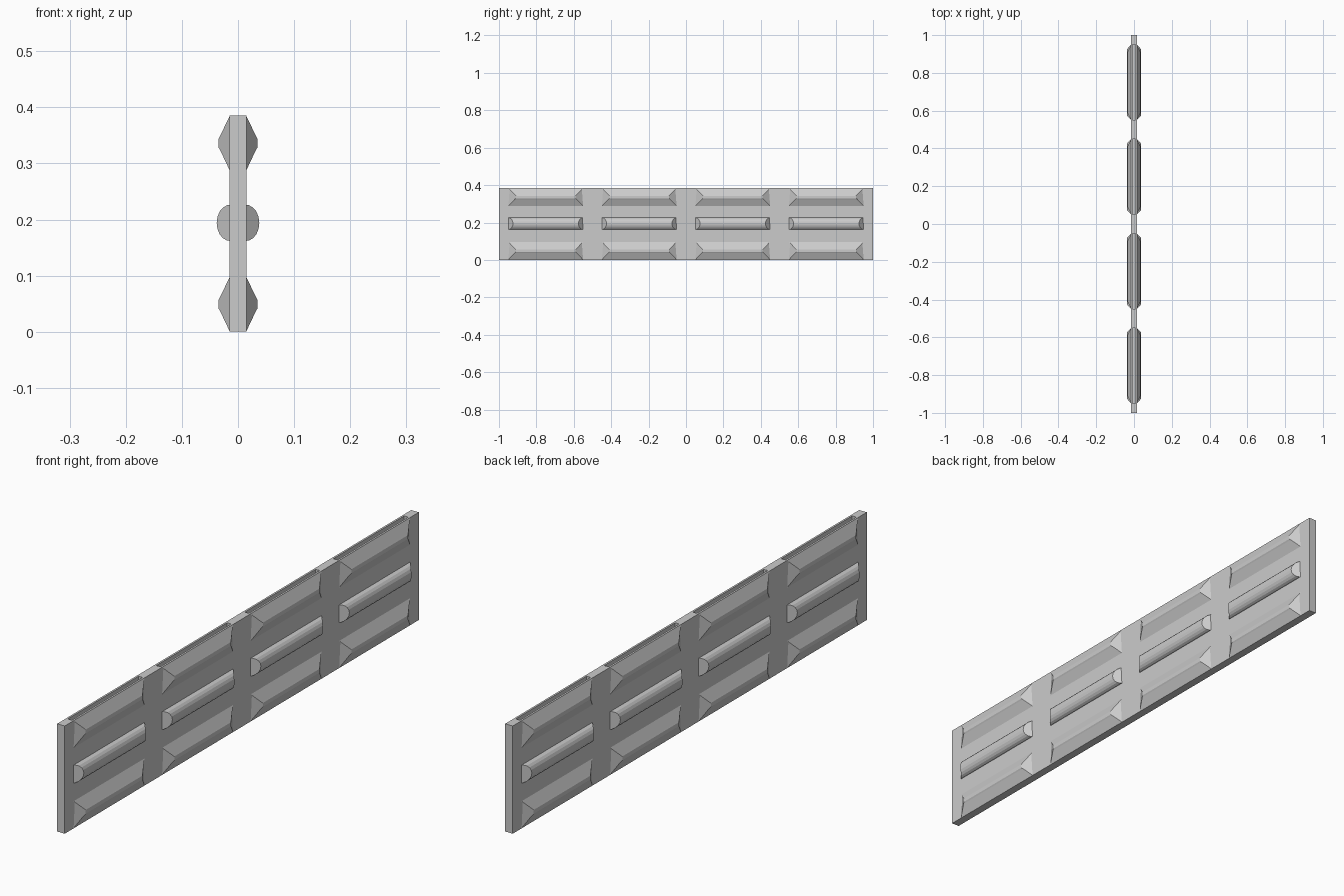
import bpy, bmesh, math

if "Cube" in bpy.data.objects:
    bpy.data.objects.remove(bpy.data.objects["Cube"])

BAYS = [-0.75, -0.25, 0.25, 0.75]
H, T = 0.385, 0.015


def make_object(name, bm):
    bmesh.ops.recalc_face_normals(bm, faces=bm.faces[:])
    me = bpy.data.meshes.new(name)
    bm.to_mesh(me)
    bm.free()
    ob = bpy.data.objects.new(name, me)
    bpy.context.collection.objects.link(ob)
    return ob


def box(bm, x, y0, y1, z0, z1):
    vs = bmesh.ops.create_cube(bm, size=1)["verts"]
    for v in vs:
        v.co = (v.co.x * 2 * x, y0 + (v.co.y + .5) * (y1 - y0), z0 + (v.co.z + .5) * (z1 - z0))


def rib(name, y, side, profile, inset):
    """Sweep an (x, z) profile along y, with ends sloping in as it rises."""
    bm = bmesh.new()
    top = max(x for x, z in profile)
    rings = []
    for s in (-1, 1):
        rings.append([bm.verts.new((side * x, y + s * (0.2 - inset * max(0, x - T) / (top - T)), z))
                      for x, z in profile])
    n = len(profile)
    for i in range(n):
        j = (i + 1) % n
        bm.faces.new((rings[0][i], rings[0][j], rings[1][j], rings[1][i]))
    bm.faces.new(rings[0])
    bm.faces.new(rings[1])
    return make_object(name, bm)


# Flat plank with four slots in its top edge
bm = bmesh.new()
box(bm, T, -1, 1, 0, H)
panel = make_object("panel", bm)
bm = bmesh.new()
for y in BAYS:
    box(bm, 0.008, y - 0.2, y + 0.2, H - 0.025, H + 0.02)
cutter = make_object("slot_cutter", bm)
cutter.hide_render = True
cutter.hide_set(True)
mod = panel.modifiers.new("slots", "BOOLEAN")
mod.object = cutter
mod.operation = "DIFFERENCE"
mod.solver = "EXACT"

# Profiles: shallow outer ribs and a rounded middle rib
base = 0.011
low = [(base, 0.001), (T, 0.001), (0.032, 0.037), (0.035, 0.042), (0.035, 0.056),
       (0.032, 0.062), (T, 0.097), (base, 0.097)]
high = [(x, z + 0.287) for x, z in low]
mid = [(base, 0.162), (T, 0.162)]
for i in range(9):
    a = math.radians(-80 + 20 * i)
    mid.append((T + 0.023 * math.cos(a), 0.194 + 0.032 * math.sin(a)))
mid += [(T, 0.226), (base, 0.226)]

# Ribs on both faces of every bay
for i, y in enumerate(BAYS):
    for side, label in ((1, "right"), (-1, "left")):
        rib(f"lower_rib_{label}_{i}", y, side, low, 0.04)
        rib(f"upper_rib_{label}_{i}", y, side, high, 0.04)
        rib(f"middle_rib_{label}_{i}", y, side, mid, 0.025)
